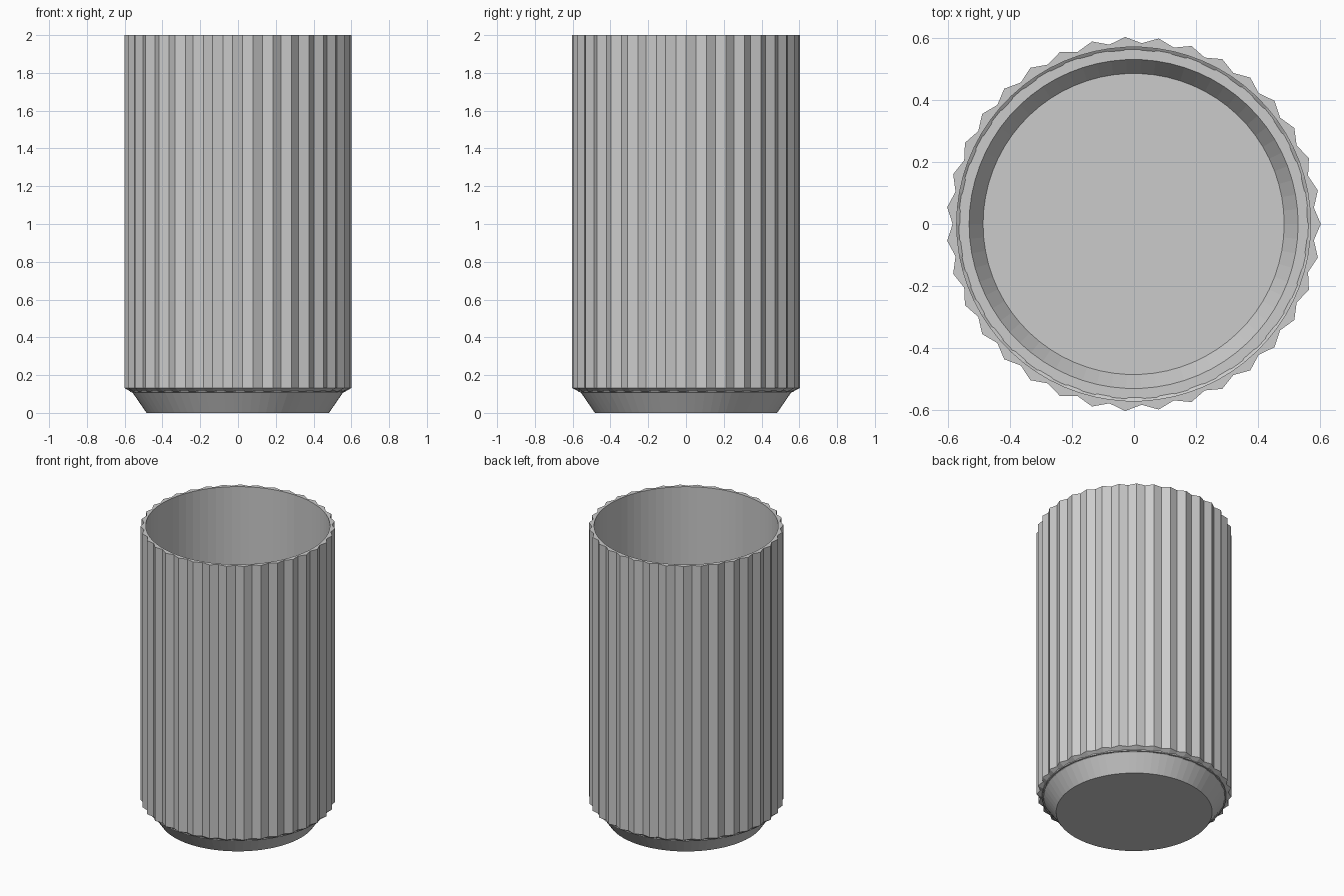
import bpy
import bmesh
from math import cos, sin, pi

if "Cube" in bpy.data.objects:
    bpy.data.objects.remove(bpy.data.objects["Cube"], do_unlink=True)

RIBS = 35
SEGMENTS = RIBS * 2
RIB_PEAK, RIB_VALLEY = 0.603, 0.583
CENTRE_X = -RIB_PEAK * (1 - cos(pi / RIBS)) / 2   # odd rib count, so recentre the bounds

# Matte grey
grey = bpy.data.materials.new("plain_grey")
grey.use_nodes = True
colour = (0.6, 0.6, 0.6, 1)
grey.diffuse_color = colour
grey.node_tree.nodes["Principled BSDF"].inputs["Base Color"].default_value = colour


def add_ring(bm, peak, valley, z):
    """Ring whose radius alternates between peak and valley."""
    ring = []
    for i in range(SEGMENTS):
        r = valley if i % 2 else peak
        a = 2 * pi * i / SEGMENTS
        ring.append(bm.verts.new((r * cos(a) + CENTRE_X, r * sin(a), z)))
    return ring


# Section from the outside of the base, up the ribs, over the rim and down inside
section = [
    (0.483, 0.483, 0),
    (0.556, 0.556, 0.106),
    (RIB_PEAK, RIB_VALLEY, 0.132),
    (RIB_PEAK, RIB_VALLEY, 2),
    (0.57, 0.57, 2),
    (0.57, 0.57, 0.11),
    (0.53, 0.53, 0.11),
    (0.485, 0.485, 0.04),
]

bm = bmesh.new()
rings = [add_ring(bm, *s) for s in section]
for low, high in zip(rings, rings[1:]):
    for i in range(SEGMENTS):
        j = (i + 1) % SEGMENTS
        bm.faces.new((low[i], low[j], high[j], high[i]))

# Underside and inner floor
bm.faces.new(reversed(rings[0]))
bm.faces.new(rings[-1])
bmesh.ops.recalc_face_normals(bm, faces=bm.faces)

mesh = bpy.data.meshes.new("ribbed_cup")
bm.to_mesh(mesh)
bm.free()
mesh.materials.append(grey)
cup = bpy.data.objects.new("ribbed_cup", mesh)
bpy.context.collection.objects.link(cup)
